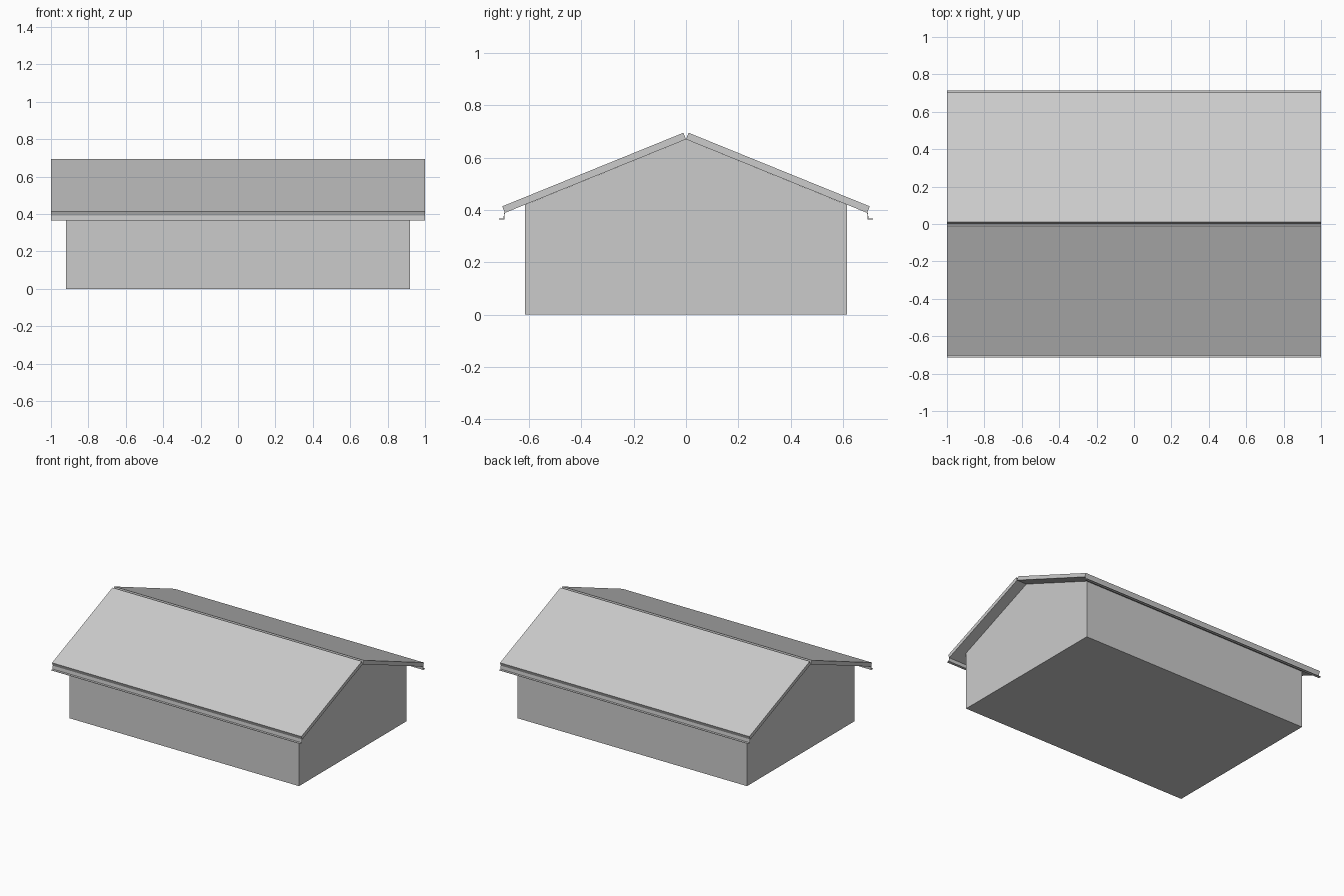
import bpy
import bmesh

cube = bpy.data.objects.get("Cube")
if cube:
    bpy.data.objects.remove(cube, do_unlink=True)

grey = bpy.data.materials.new("plain_grey")
grey.use_nodes = True
grey.diffuse_color = (0.6, 0.6, 0.6, 1)
grey.node_tree.nodes["Principled BSDF"].inputs["Base Color"].default_value = (0.6, 0.6, 0.6, 1)


def extrude_profile(name, profile, half_length):
    """Extrude a closed (y, z) profile along x, centred on x = 0."""
    bm = bmesh.new()
    face = bm.faces.new([bm.verts.new((-half_length, y, z)) for y, z in profile])
    new = bmesh.ops.extrude_face_region(bm, geom=[face])["geom"]
    moved = [v for v in new if isinstance(v, bmesh.types.BMVert)]
    bmesh.ops.translate(bm, verts=moved, vec=(2 * half_length, 0, 0))
    bmesh.ops.recalc_face_normals(bm, faces=bm.faces)
    mesh = bpy.data.meshes.new(name)
    bm.to_mesh(mesh)
    bm.free()
    mesh.materials.append(grey)
    obj = bpy.data.objects.new(name, mesh)
    bpy.context.collection.objects.link(obj)
    return obj


# Gabled building body
extrude_profile("gabled_walls", [(-0.615, 0), (0.615, 0), (0.615, 0.42),
                                 (0, 0.67), (-0.615, 0.42)], 0.92)

# Roof slab and folded metal drip edge, one pair per slope
slab = [(0, 0.67), (0.692, 0.389), (0.702, 0.414), (0.01, 0.695)]
drip = [(0.692, 0.389), (0.694, 0.367), (0.694, 0.364), (0.714, 0.364),
        (0.714, 0.367), (0.697, 0.367), (0.695, 0.391)]
for side, s in (("front", -1), ("back", 1)):
    for part, profile in (("roof_slab", slab), ("drip_edge", drip)):
        extrude_profile(f"{side}_{part}", [(s * y, z) for y, z in profile], 1.0)
